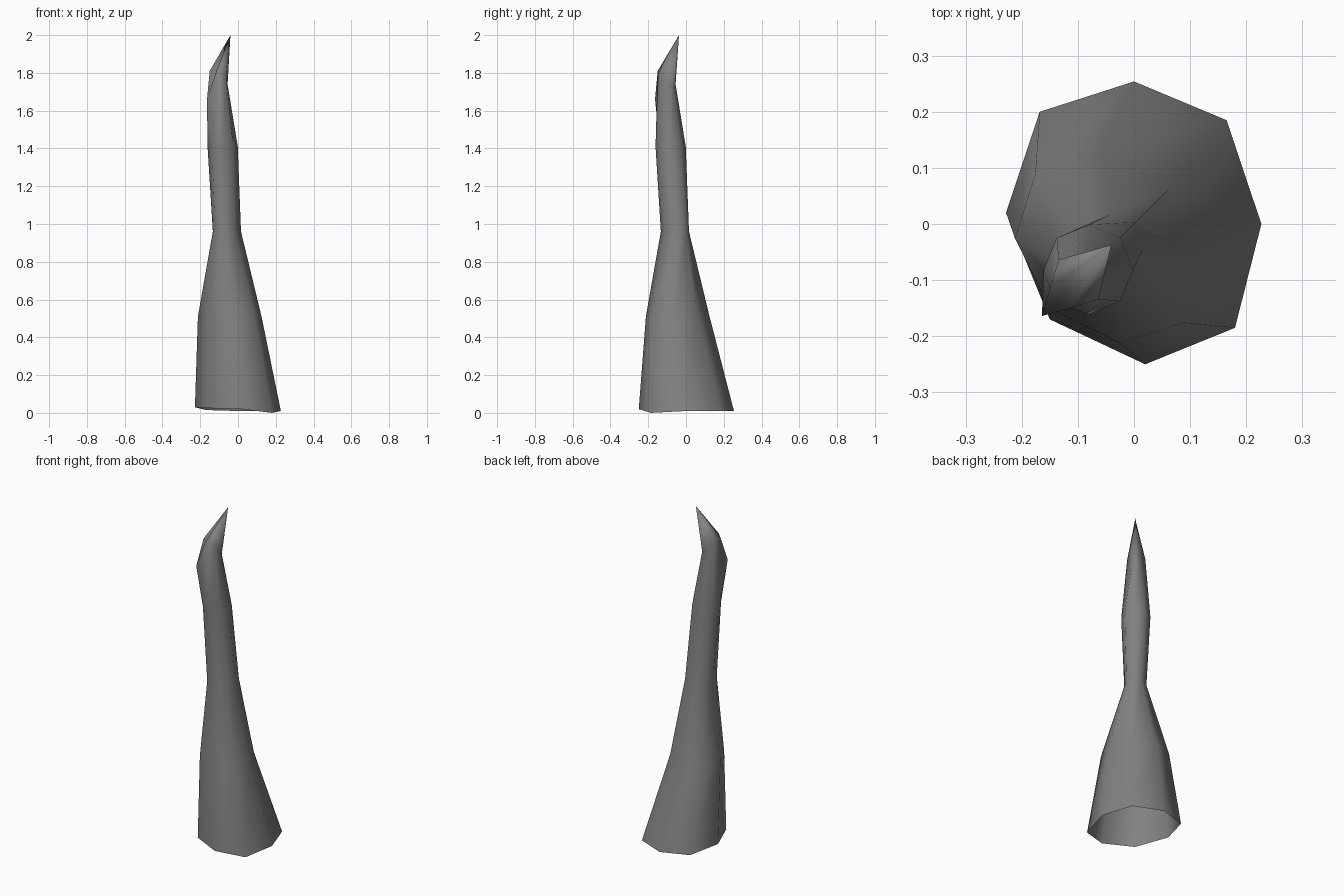
import bpy, bmesh
from math import sin, cos, pi, sqrt

if "Cube" in bpy.data.objects:
    bpy.data.objects.remove(bpy.data.objects["Cube"])

SIDES = 8


def diagonal(s, t, z):
    # s runs along the bending plane, t across it
    return ((s + t) / sqrt(2), (s - t) / sqrt(2), z)


def oval(centre, half_s, half_t, z):
    return [diagonal(centre + half_s * cos(i * 2 * pi / SIDES),
                     -half_t * sin(i * 2 * pi / SIDES), z) for i in range(SIDES)]


# Uneven open foot
foot = [(.165, .185, .01), (0, .254, .01), (-.168, .2, .015), (-.228, .02, .03),
        (-.15, -.17, .025), (.02, -.25, .02), (.18, -.185, 0), (.227, 0, .01)]

# Bend below the tip, mirrored across the bending plane
half = [(-.09, 0, 1.72), (-.10, .022, 1.74), (-.14, .05, 1.79),
        (-.187, .025, 1.81), (-.232, 0, 1.66)]
bend = [diagonal(s, -t, z) for s, t, z in half]
bend += [diagonal(s, t, z) for s, t, z in half[3:0:-1]]

rings = [foot, oval(-.062, .15, .187, .51), oval(-.083, .088, .061, .96),
         oval(-.115, .08, .08, 1.41), bend]

# Skin between the rings, closed to a point at the top
bm = bmesh.new()
loops = [[bm.verts.new(p) for p in ring] for ring in rings]
tip = bm.verts.new((-.04, -.037, 2))
for low, high in zip(loops, loops[1:]):
    for i in range(SIDES):
        j = (i + 1) % SIDES
        bm.faces.new((low[i], low[j], high[j], high[i]))
for i in range(SIDES):
    bm.faces.new((loops[-1][i], loops[-1][(i + 1) % SIDES], tip))
for face in bm.faces:
    face.smooth = True
mesh = bpy.data.meshes.new("horn")
bm.to_mesh(mesh)
bm.free()

grey = bpy.data.materials.new("dark grey")
grey.use_nodes = True
colour = (.22, .22, .22, 1)
grey.diffuse_color = colour
grey.node_tree.nodes["Principled BSDF"].inputs["Base Color"].default_value = colour
mesh.materials.append(grey)

horn = bpy.data.objects.new("horn", mesh)
bpy.context.collection.objects.link(horn)
